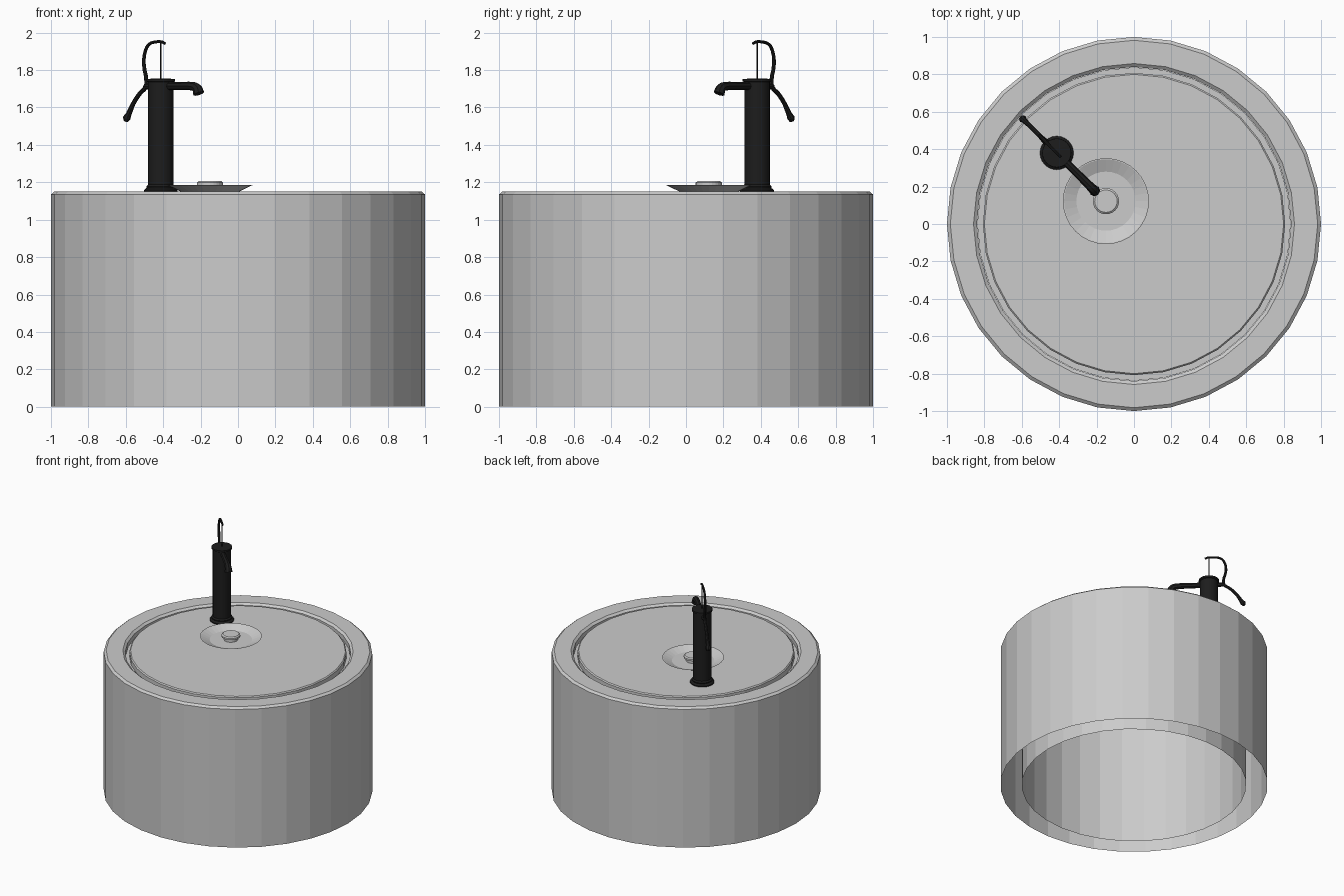
import bpy, bmesh, math
from mathutils import Vector

if "Cube" in bpy.data.objects:
    bpy.data.objects.remove(bpy.data.objects["Cube"])

black = bpy.data.materials.new("black_iron")
black.diffuse_color = (0.012, 0.012, 0.012, 1)
black.use_nodes = True
black.node_tree.nodes["Principled BSDF"].inputs["Base Color"].default_value = black.diffuse_color
PUMP = Vector((-0.413, 0.38, 0))
BACK = Vector((-1, 1, 0)).normalized()   # handle side; spout is opposite


def lathe(name, profile, centre=(0, 0), sides=32, mat=None, smooth=False):
    """Spin an (r, z) profile round a vertical axis; r = 0 closes to a point."""
    bm = bmesh.new()
    rings = []
    for r, z in profile:
        n = sides if r > 0 else 1
        rings.append([bm.verts.new((centre[0] + r * math.sin(2 * math.pi * i / sides),
                                    centre[1] - r * math.cos(2 * math.pi * i / sides), z))
                      for i in range(n)])
    for a, b in zip(rings, rings[1:]):
        for i in range(sides):
            j = (i + 1) % sides
            f = [a[i % len(a)], a[j % len(a)], b[j % len(b)], b[i % len(b)]]
            bm.faces.new(list(dict.fromkeys(f)))
    me = bpy.data.meshes.new(name)
    bm.to_mesh(me)
    bm.free()
    ob = bpy.data.objects.new(name, me)
    bpy.context.collection.objects.link(ob)
    return finish(ob, mat, smooth)


def finish(ob, mat, smooth):
    if mat:
        ob.data.materials.append(mat)
    bpy.ops.object.select_all(action='DESELECT')
    ob.select_set(True)
    bpy.context.view_layer.objects.active = ob
    if ob.type == 'CURVE':
        bpy.ops.object.convert(target='MESH')
        ob = bpy.context.object
    if smooth:
        bpy.ops.object.shade_smooth_by_angle(angle=math.radians(40))
    return ob


def tube(name, pts, res=3):
    """Sweep a round tube through (distance behind pump, z, radius) points."""
    cu = bpy.data.curves.new(name, 'CURVE')
    cu.dimensions = '3D'
    cu.bevel_depth = 1
    cu.bevel_resolution = 2
    cu.use_fill_caps = True
    cu.resolution_u = res
    sp = cu.splines.new('BEZIER')
    sp.bezier_points.add(len(pts) - 1)
    for p, (d, z, r) in zip(sp.bezier_points, pts):
        p.co = PUMP + BACK * d + Vector((0, 0, z))
        p.radius = r
        p.handle_left_type = p.handle_right_type = 'AUTO'
    ob = bpy.data.objects.new(name, cu)
    bpy.context.collection.objects.link(ob)
    return finish(ob, black, True)


# Concrete well ring, open underneath
lathe("well_ring", [(1, 0), (1, 1.135), (0.982, 1.15), (0.858, 1.15),
                    (0.84, 1.135), (0.84, 0)])

# Stepped lid sitting inside the ring
lathe("well_lid", [(0, 1.06), (0.838, 1.06), (0.838, 1.10), (0.808, 1.10),
                   (0.808, 1.142), (0.8, 1.15), (0, 1.15)])

# Shallow drain dish and its plug
DISH = (-0.15, 0.122)
lathe("drain_dish", [(0, 1.151), (0.158, 1.151), (0.23, 1.186), (0.224, 1.186),
                     (0.158, 1.158), (0, 1.158)], DISH)
lathe("drain_plug", [(0.052, 1.157), (0.052, 1.18), (0.07, 1.184), (0.07, 1.198),
                     (0.06, 1.206), (0, 1.206)], DISH, 24)

# Pump body with flared foot and cap
lathe("pump_body", [(0, 1.15), (0.09, 1.15), (0.09, 1.158), (0.076, 1.17),
                    (0.078, 1.178), (0.068, 1.188), (0.068, 1.735), (0.077, 1.74),
                    (0.077, 1.753), (0, 1.755)], PUMP[:2], 24, black, True)

# Spout with downturned, flared nozzle
tube("spout", [(-0.05, 1.714, 0.021), (-0.15, 1.714, 0.021), (-0.24, 1.713, 0.023),
               (-0.275, 1.702, 0.026), (-0.287, 1.674, 0.03)])

# Lever: curls over the rod, passes behind the body, ends in a grip
tube("lever", [(-0.03, 1.942, 0.008), (-0.01, 1.95, 0.008), (0.04, 1.95, 0.008),
               (0.088, 1.938, 0.009), (0.115, 1.905, 0.009), (0.128, 1.834, 0.010),
               (0.108, 1.735, 0.011), (0.115, 1.708, 0.012), (0.158, 1.675, 0.012),
               (0.208, 1.62, 0.012), (0.242, 1.565, 0.015), (0.257, 1.543, 0.021),
               (0.263, 1.526, 0.012)])
tube("lever_bracket", [(0.05, 1.712, 0.02), (0.12, 1.712, 0.013)])

# Thin piston rod
tube("piston_rod", [(0, 1.745, 0.004), (0, 1.948, 0.004)])
